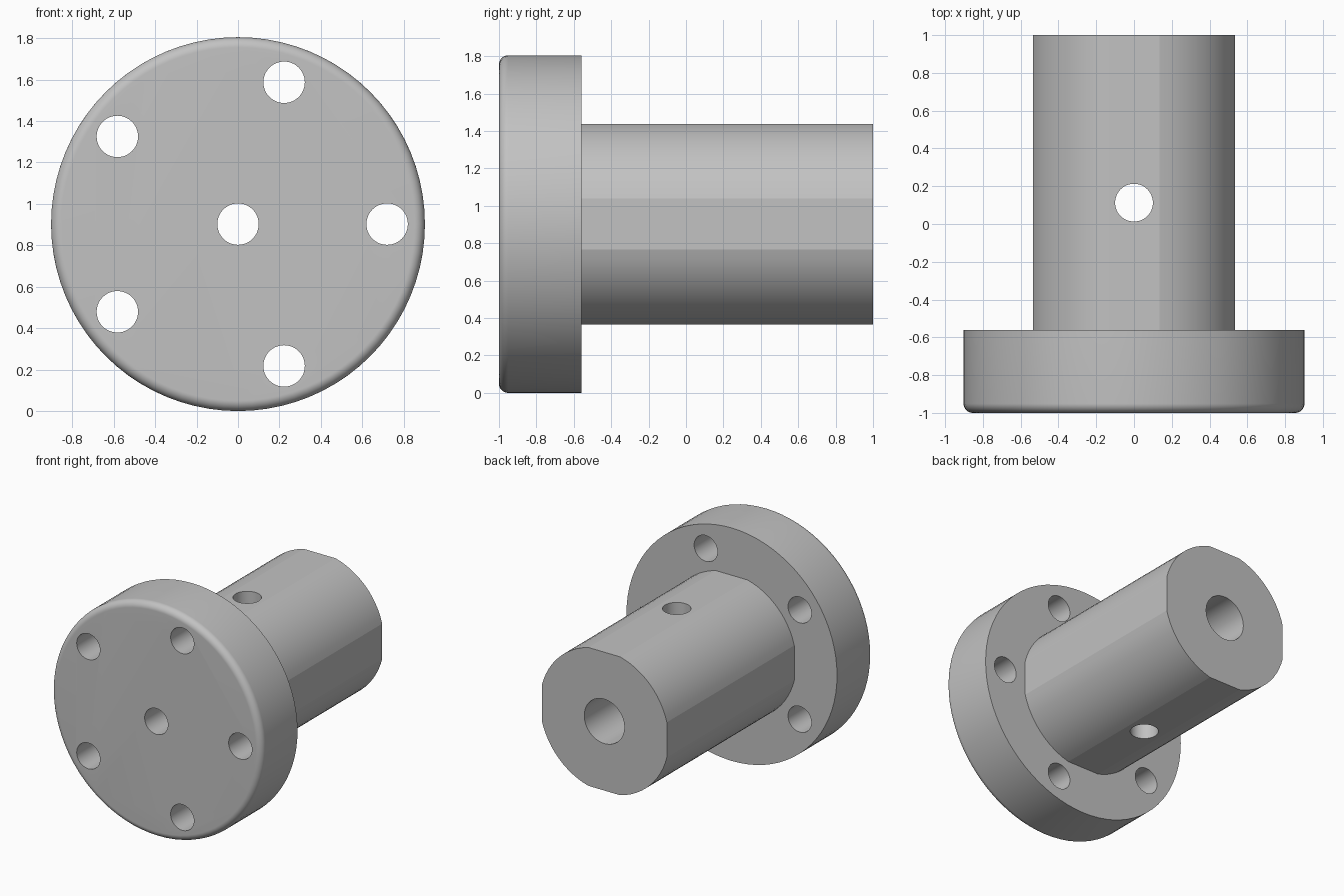
import bpy, bmesh
from math import pi, cos, sin, asin, radians
from mathutils import Matrix, Vector

cube = bpy.data.objects.get("Cube")
if cube:
    bpy.data.objects.remove(cube, do_unlink=True)

# Main dimensions
R = 0.9025                 # flange radius, also height of the shared axis
BACK_OF_FLANGE = -0.56
FLAT = 0.536               # distance from axis to each shaft flat
SHAFT_R = 0.553
HOLE_R = 0.1
BORE_R = 0.172

grey = bpy.data.materials.new("plain grey")
grey.use_nodes = True
grey.diffuse_color = (0.54, 0.54, 0.54, 1)
grey.node_tree.nodes["Principled BSDF"].inputs["Base Color"].default_value = grey.diffuse_color


def make_object(name, bm):
    bmesh.ops.recalc_face_normals(bm, faces=bm.faces)
    mesh = bpy.data.meshes.new(name)
    bm.to_mesh(mesh)
    bm.free()
    mesh.materials.append(grey)
    obj = bpy.data.objects.new(name, mesh)
    bpy.context.collection.objects.link(obj)
    return obj


def cylinder(bm, radius, centre, length, along_y=True, sides=48):
    matrix = Matrix.Translation(centre)
    if along_y:
        matrix = matrix @ Matrix.Rotation(pi / 2, 4, "X")
    bmesh.ops.create_cone(bm, cap_ends=True, segments=sides, radius1=radius,
                          radius2=radius, depth=length, matrix=matrix)


def combine(target, tool, operation):
    mod = target.modifiers.new(operation.lower(), "BOOLEAN")
    mod.operation = operation
    mod.solver = "EXACT"
    mod.object = tool
    bpy.context.view_layer.objects.active = target
    bpy.ops.object.modifier_apply(modifier=mod.name)
    bpy.data.objects.remove(tool, do_unlink=True)


# Flange disc with a rounded front rim
bm = bmesh.new()
depth = BACK_OF_FLANGE + 1
cylinder(bm, R, (0, -1 + depth / 2, R), depth, sides=80)
rim = [e for e in bm.edges if all(v.co.y < -0.99 for v in e.verts)]
bmesh.ops.bevel(bm, geom=rim, offset=0.05, segments=12, profile=0.5, affect="EDGES")
hub = make_object("flanged_hub", bm)

# Shaft: round section with four flats, extruded backwards
bm = bmesh.new()
half = asin((SHAFT_R ** 2 - FLAT ** 2) ** 0.5 / SHAFT_R)
steps = 12
ring = []
for quarter in range(4):
    for i in range(steps + 1):
        a = quarter * pi / 2 + half + (pi / 2 - 2 * half) * i / steps
        ring.append(bm.verts.new((SHAFT_R * cos(a), -0.7, R + SHAFT_R * sin(a))))
face = bm.faces.new(ring)
out = bmesh.ops.extrude_face_region(bm, geom=[face])
moved = [v for v in out["geom"] if isinstance(v, bmesh.types.BMVert)]
bmesh.ops.translate(bm, verts=moved, vec=Vector((0, 1.7, 0)))
combine(hub, make_object("shaft", bm), "UNION")

# Wide bore running from the shaft end to the flange
bm = bmesh.new()
cylinder(bm, BORE_R, (0, (1.1 + BACK_OF_FLANGE) / 2, R), 1.1 - BACK_OF_FLANGE)
combine(hub, make_object("bore_cutter", bm), "DIFFERENCE")

# Centre hole and ring of five bolt holes through the flange
bm = bmesh.new()
cylinder(bm, HOLE_R, (0, -0.8, R), 0.7)
for i in range(5):
    a = i * 2 * pi / 5
    cylinder(bm, HOLE_R, (0.72 * cos(a), -0.8, R + 0.72 * sin(a)), 0.7)
combine(hub, make_object("flange_hole_cutter", bm), "DIFFERENCE")

# Vertical cross hole through the shaft
bm = bmesh.new()
cylinder(bm, HOLE_R, (0, 0.113, R), 1.4, along_y=False)
combine(hub, make_object("cross_hole_cutter", bm), "DIFFERENCE")

# Smooth curved walls, keeping rims and flats crisp
bpy.ops.object.select_all(action="DESELECT")
hub.select_set(True)
bpy.context.view_layer.objects.active = hub
bpy.ops.object.shade_smooth_by_angle(angle=radians(9))
